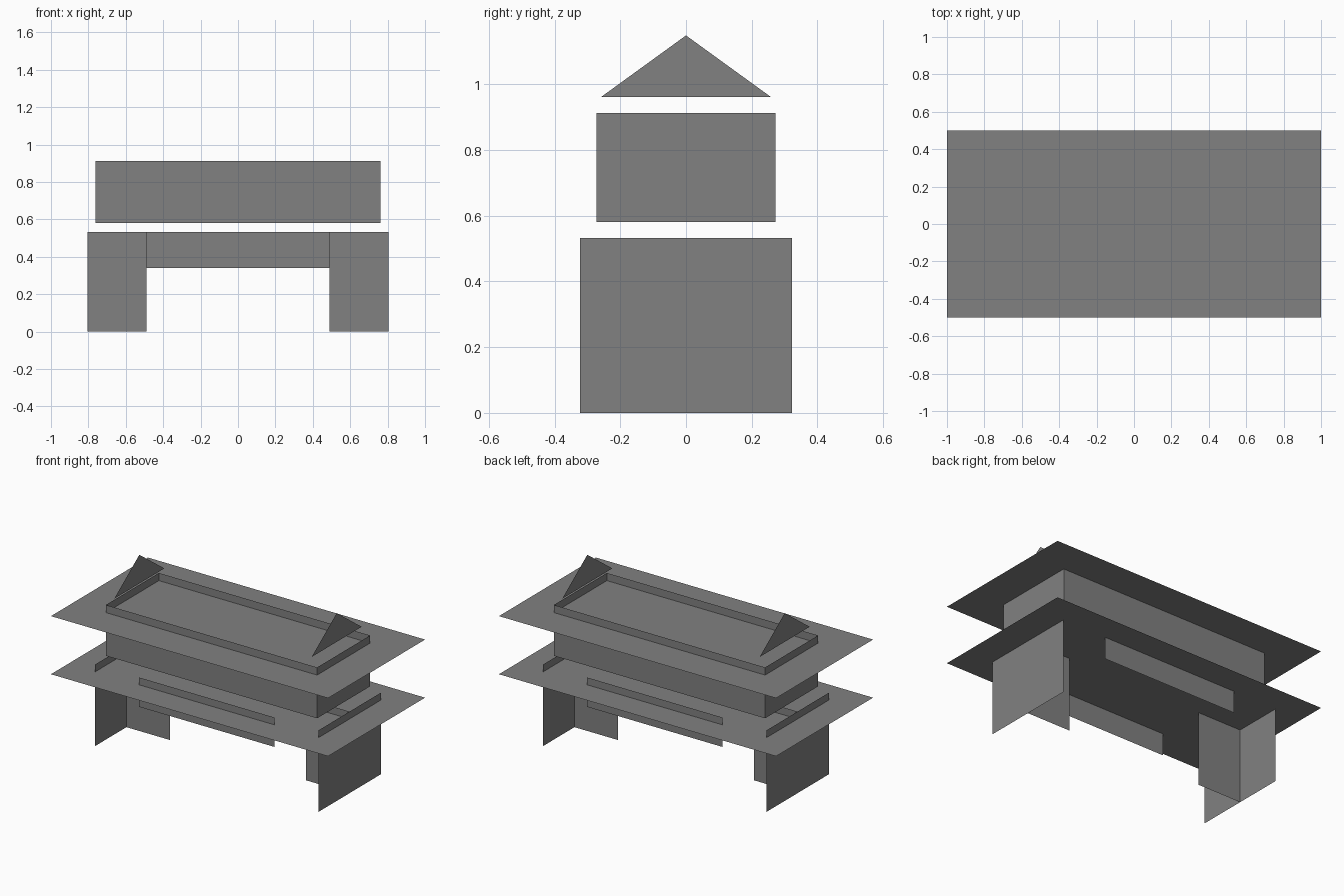
import bpy
import bmesh
from mathutils import Vector

cube = bpy.data.objects.get("Cube")
if cube:
    bpy.data.objects.remove(cube, do_unlink=True)

# Single flat colour
GREY = (0.22, 0.22, 0.22, 1.0)
grey = bpy.data.materials.new("mid_grey")
grey.use_nodes = True
grey.diffuse_color = GREY
grey.node_tree.nodes["Principled BSDF"].inputs["Base Color"].default_value = GREY


def finish(name, bm):
    mesh = bpy.data.meshes.new(name)
    bm.to_mesh(mesh)
    bm.free()
    mesh.materials.append(grey)
    obj = bpy.data.objects.new(name, mesh)
    bpy.context.collection.objects.link(obj)
    return obj


def sheet(name, points, facing):
    """Paper-thin flat panel whose normal points towards `facing`."""
    bm = bmesh.new()
    face = bm.faces.new([bm.verts.new(p) for p in points])
    face.normal_update()
    if face.normal.dot(Vector(facing)) < 0:
        face.normal_flip()
    return finish(name, bm)


def level_sheet(name, z, half_x, half_y):
    return sheet(name, [(-half_x, -half_y, z), (half_x, -half_y, z),
                        (half_x, half_y, z), (-half_x, half_y, z)], (0, 0, 1))


def front_sheet(name, x0, x1, y, z0, z1, facing_y):
    return sheet(name, [(x0, y, z0), (x1, y, z0), (x1, y, z1), (x0, y, z1)],
                 (0, facing_y, 0))


# Heights and half sizes
BASE_TOP, BASE_X, BASE_Y = 0.532, 0.805, 0.322
OPENING_X, BEAM_Z = 0.49, 0.34
BODY_BOTTOM, BODY_TOP, BODY_X, BODY_Y = 0.581, 0.913, 0.762, 0.273
GABLE_Z, GABLE_TOP, GABLE_X, GABLE_Y = 0.962, 1.149, 0.712, 0.258

# Wide horizontal decks
level_sheet("lower_deck", 0.484, 1.0, 0.5)
level_sheet("upper_deck", 0.863, 1.0, 0.5)

# Long beams on the front and back of the base
for label, s in (("front", -1), ("back", 1)):
    front_sheet(label + "_beam", -OPENING_X, OPENING_X, s * BASE_Y,
                BEAM_Z, BASE_TOP, s)

# End walls, centre leg panels and gables at both ends
for label, s in (("right", -1), ("left", 1)):
    x = s * BASE_X
    sheet(label + "_end_wall", [(x, -BASE_Y, 0), (x, BASE_Y, 0),
                                (x, BASE_Y, BASE_TOP), (x, -BASE_Y, BASE_TOP)],
          (s, 0, 0))
    front_sheet(label + "_leg_panel", s * OPENING_X, x, 0, 0, BASE_TOP, -1)
    g = s * GABLE_X
    sheet(label + "_gable", [(g, -GABLE_Y, GABLE_Z), (g, GABLE_Y, GABLE_Z),
                             (g, 0, GABLE_TOP)], (s, 0, 0))

# Four upper walls, open above and below
bm = bmesh.new()
bmesh.ops.create_cube(bm, size=2)
bmesh.ops.scale(bm, vec=(BODY_X, BODY_Y, (BODY_TOP - BODY_BOTTOM) / 2), verts=bm.verts)
bmesh.ops.translate(bm, vec=(0, 0, (BODY_TOP + BODY_BOTTOM) / 2), verts=bm.verts)
bm.normal_update()
bmesh.ops.delete(bm, geom=[f for f in bm.faces if abs(f.normal.z) > 0.5],
                 context="FACES_ONLY")
finish("upper_walls", bm)
